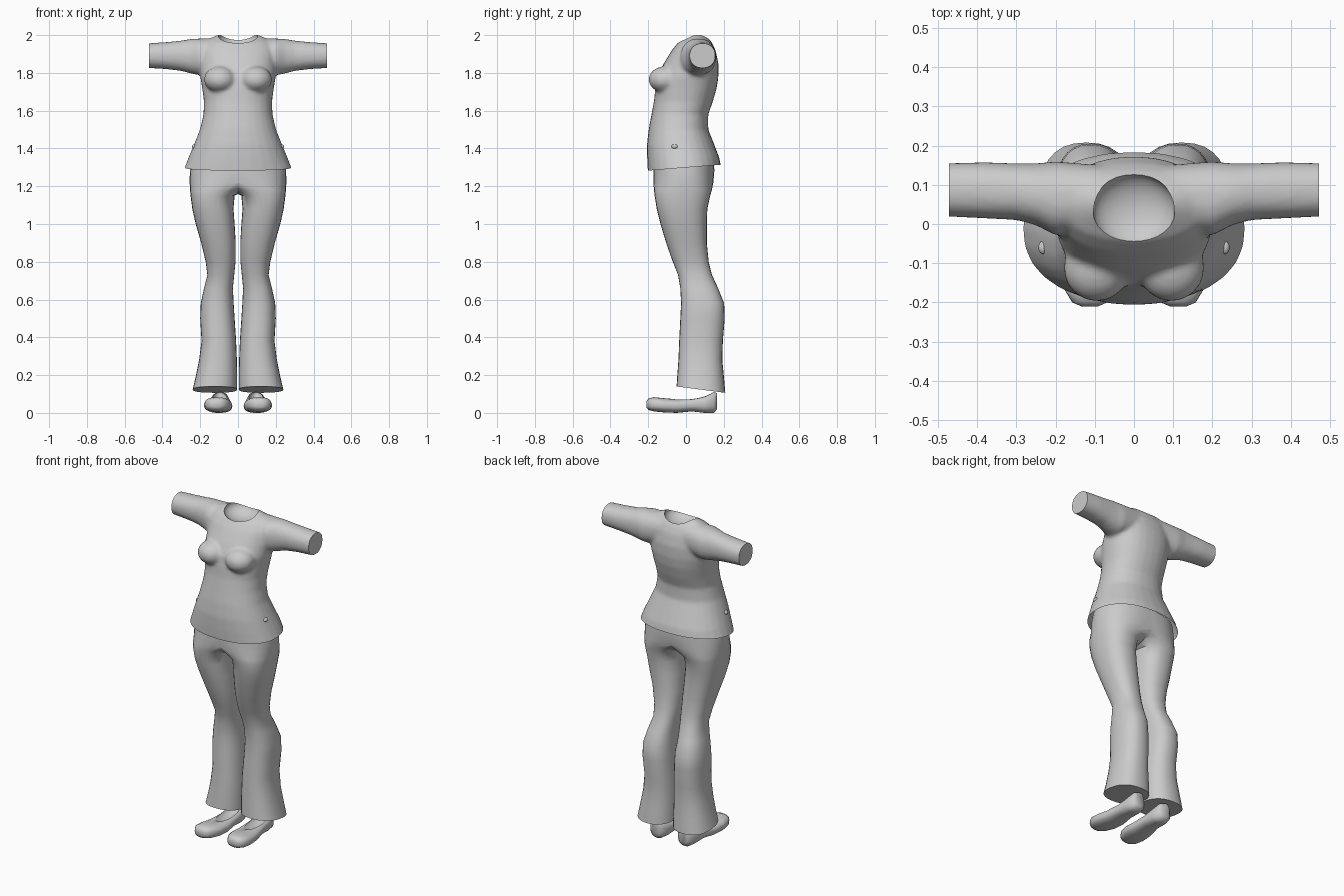
import bpy, bmesh, math
from mathutils import Vector

if "Cube" in bpy.data.objects:
    bpy.data.objects.remove(bpy.data.objects["Cube"])

grey = bpy.data.materials.new("light_grey")
grey.diffuse_color = (0.6, 0.6, 0.6, 1)
grey.use_nodes = True
grey.node_tree.nodes["Principled BSDF"].inputs["Base Color"].default_value = grey.diffuse_color


def oval(axis, pos, a0, a1, b0, b1, p=0.9, n=28):
    """Rounded ring across an axis; a and b are the ranges on the other two axes."""
    pts = []
    for i in range(n):
        t = 2 * math.pi * i / n
        c, s = math.cos(t), math.sin(t)
        a = (a0 + a1) / 2 + (a1 - a0) / 2 * math.copysign(abs(c) ** p, c)
        b = (b0 + b1) / 2 + (b1 - b0) / 2 * math.copysign(abs(s) ** p, s)
        pts.append({'X': (pos, a, b), 'Y': (a, pos, b), 'Z': (a, b, pos)}[axis])
    return pts


def add_loft(bm, rings, mirror=1):
    """Capped skin through a list of rings."""
    rows = [[bm.verts.new((x * mirror, y, z)) for x, y, z in r] for r in rings]
    n = len(rows[0])
    for r, q in zip(rows, rows[1:]):
        for i in range(n):
            bm.faces.new((r[i], r[(i + 1) % n], q[(i + 1) % n], q[i]))
    bm.faces.new(rows[0])
    bm.faces.new(rows[-1])


def add_ball(bm, centre, radii):
    made = bmesh.ops.create_uvsphere(bm, u_segments=28, v_segments=16, radius=1)
    for v in made["verts"]:
        v.co = Vector([c + r * k for c, r, k in zip(centre, radii, v.co)])


def finish(name, bm):
    bmesh.ops.recalc_face_normals(bm, faces=bm.faces[:])
    me = bpy.data.meshes.new(name)
    bm.to_mesh(me)
    bm.free()
    ob = bpy.data.objects.new(name, me)
    bpy.context.collection.objects.link(ob)
    me.materials.append(grey)
    return ob


def activate(ob):
    bpy.ops.object.select_all(action='DESELECT')
    ob.select_set(True)
    bpy.context.view_layer.objects.active = ob


def apply_mod(ob, kind, **settings):
    activate(ob)
    m = ob.modifiers.new(kind, kind)
    for k, v in settings.items():
        setattr(m, k, v)
    bpy.ops.object.modifier_apply(modifier=m.name)


def combine(ob, other, operation):
    apply_mod(ob, 'BOOLEAN', object=other, operation=operation, solver='EXACT')
    bpy.data.objects.remove(other)


def smooth(ob, angle=50):
    activate(ob)
    bpy.ops.object.shade_smooth_by_angle(angle=math.radians(angle))


# Shirt body: height, half width, front, back
torso = [(1.25, .30, -.20, .20), (1.29, .286, -.203, .188), (1.35, .263, -.206, .177),
         (1.42, .234, -.207, .15), (1.5, .202, -.198, .118), (1.58, .183, -.183, .118),
         (1.65, .181, -.17, .143), (1.72, .19, -.163, .163), (1.78, .2, -.152, .172),
         (1.85, .2, -.118, .172), (1.92, .2, -.075, .157), (1.96, .18, -.043, .138),
         (1.985, .145, -.005, .118), (2.004, .1, .025, .09)]
# Sleeve: distance out, front, back, bottom, top
sleeve = [(.08, 0, .15, 1.81, 1.985), (.2, -.03, .16, 1.787, 1.982), (.25, -.003, .155, 1.797, 1.98),
          (.3, .01, .155, 1.81, 1.971), (.38, .014, .158, 1.82, 1.963), (.5, .02, .155, 1.827, 1.955)]
bm = bmesh.new()
add_loft(bm, [oval('Z', z, -w, w, f, b) for z, w, f, b in torso])
for side in (1, -1):
    add_loft(bm, [oval('X', *r) for r in sleeve], side)
    add_ball(bm, (side * .095, -.112, 1.765), (.085, .086, .07))
shirt = finish("shirt", bm)
apply_mod(shirt, 'REMESH', mode='VOXEL', voxel_size=0.01)
apply_mod(shirt, 'SMOOTH', factor=0.5, iterations=8)

# Crisp sleeve ends and an open, slightly tilted hem
bm = bmesh.new()
bm.from_mesh(shirt.data)
for co, no, fill in (((.472, 0, 0), (1, 0, 0), True), ((-.472, 0, 0), (-1, 0, 0), True),
                     ((0, -.2, 1.283), (0, .08, -1), False)):
    cut = bmesh.ops.bisect_plane(bm, geom=bm.verts[:] + bm.edges[:] + bm.faces[:],
                                 plane_co=co, plane_no=no, clear_outer=True)
    if fill:
        edges = [e for e in cut["geom_cut"] if isinstance(e, bmesh.types.BMEdge)]
        bmesh.ops.holes_fill(bm, edges=edges, sides=0)
bm.to_mesh(shirt.data)
bm.free()

# Scooped neckline
bm = bmesh.new()
add_ball(bm, (0, .035, 1.99), (.105, .095, .06))
combine(shirt, finish("neck_cutter", bm), 'DIFFERENCE')
smooth(shirt)

# Small tabs on the hips
for side, label in ((1, "left"), (-1, "right")):
    bm = bmesh.new()
    add_ball(bm, (side * .232, -.06, 1.41), (.012, .017, .012))
    smooth(finish(label + "_hip_tab", bm))

# Trousers: height, inner, outer, front, back; the hem slopes down to the back
leg = [(1.34, -.23, .245, -.17, .148), (1.28, -.22, .255, -.173, .15), (1.22, -.15, .256, -.172, .145),
       (1.18, -.04, .254, -.17, .137), (1.15, .018, .251, -.166, .128), (1.08, .024, .242, -.155, .113),
       (1.0, .018, .224, -.135, .11), (.9, .012, .195, -.105, .11), (.8, .013, .171, -.07, .12),
       (.73, .02, .162, -.042, .138), (.66, .027, .18, -.03, .17), (.58, .023, .197, -.026, .202),
       (.5, .018, .2, -.03, .205), (.38, .01, .193, -.036, .195), (.28, .006, .206, -.04, .192),
       (.2, .004, .222, -.046, .2), (.125, .004, .24, -.05, .208)]
halves = []
for side in (1, -1):
    bm = bmesh.new()
    rings = [oval('Z', *r, p=.85) for r in leg]
    rings[-1] = [(x, y, z + .015 - .13 * (y + .05)) for x, y, z in rings[-1]]
    add_loft(bm, rings, side)
    halves.append(finish("trousers", bm))
combine(halves[0], halves[1], 'UNION')
smooth(halves[0])

# Slip-on shoes: along, centre, half width, bottom, top
shoe = [(-.21, .113, .022, .03, .06), (-.2, .113, .045, .016, .076), (-.17, .112, .064, .008, .083),
        (-.12, .106, .074, .003, .078), (-.05, .1, .07, 0, .072), (.03, .096, .058, .008, .078),
        (.1, .095, .055, 0, .094), (.148, .095, .047, 0, .11), (.165, .095, .028, .02, .105)]
for side, label in ((1, "left"), (-1, "right")):
    bm = bmesh.new()
    add_loft(bm, [oval('Y', y, c - w, c + w, lo, hi, .8) for y, c, w, lo, hi in shoe], side)
    ob = finish(label + "_shoe", bm)
    bm = bmesh.new()
    add_ball(bm, (side * .097, .03, .1), (.046, .118, .05))
    combine(ob, finish("shoe_cutter", bm), 'DIFFERENCE')
    smooth(ob)
